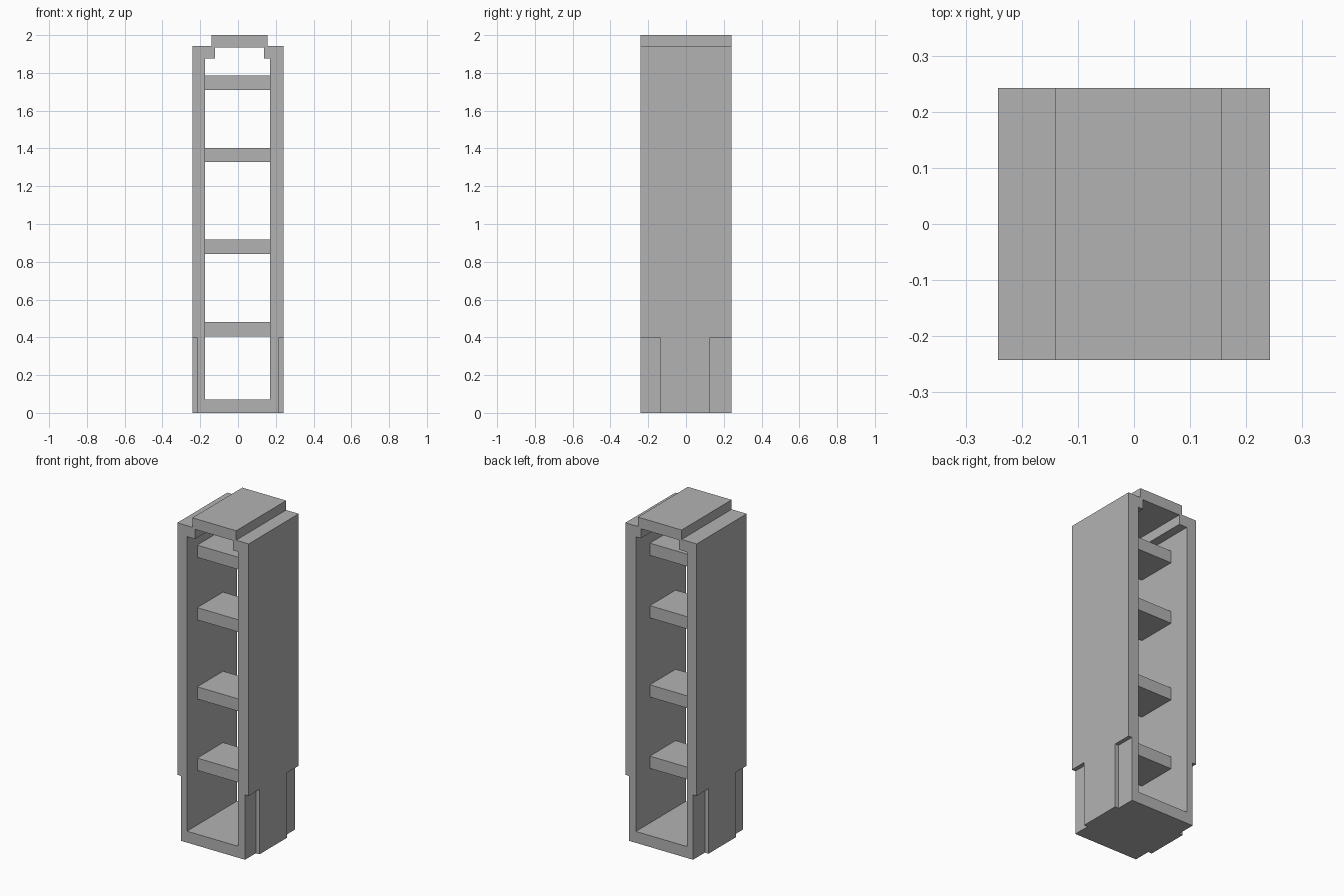
import bpy
import bmesh

if "Cube" in bpy.data.objects:
    bpy.data.objects.remove(bpy.data.objects["Cube"], do_unlink=True)

GREY = (0.45, 0.45, 0.45, 1)
grey = bpy.data.materials.new("plain grey")
grey.use_nodes = True
grey.diffuse_color = GREY
grey.node_tree.nodes["Principled BSDF"].inputs["Base Color"].default_value = GREY

HALF = 0.242          # half width and half depth of the tower
IN_L, IN_R = -0.176, 0.17   # inner faces of the side walls


def prism(name, outline, y0, y1):
    """Extrude an (x, z) outline from y0 to y1."""
    bm = bmesh.new()
    face = bm.faces.new([bm.verts.new((x, y0, z)) for x, z in outline])
    grown = bmesh.ops.extrude_face_region(bm, geom=[face])["geom"]
    moved = [v for v in grown if isinstance(v, bmesh.types.BMVert)]
    bmesh.ops.translate(bm, verts=moved, vec=(0, y1 - y0, 0))
    bmesh.ops.recalc_face_normals(bm, faces=bm.faces)
    mesh = bpy.data.meshes.new(name)
    bm.to_mesh(mesh)
    bm.free()
    mesh.materials.append(grey)
    obj = bpy.data.objects.new(name, mesh)
    bpy.context.collection.objects.link(obj)
    return obj


def box(name, x0, x1, y0, y1, z0, z1):
    return prism(name, [(x0, z0), (x1, z0), (x1, z1), (x0, z1)], y0, y1)


def cut(target, cutter):
    """Subtract the cutter from the target, then discard it."""
    cutter.hide_render = True
    mod = target.modifiers.new("cut", "BOOLEAN")
    mod.operation, mod.solver, mod.object = "DIFFERENCE", "EXACT", cutter
    bpy.context.view_layer.objects.active = target
    bpy.ops.object.modifier_apply(modifier=mod.name)
    bpy.data.objects.remove(cutter, do_unlink=True)


# Outer case with the raised roof cap
case = prism("case", [(-HALF, 0), (HALF, 0), (HALF, 1.942), (0.157, 1.942),
                      (0.157, 2), (-0.14, 2), (-0.14, 1.942), (-HALF, 1.942)],
             -HALF, HALF)

# Open shaft right through, stepped in below the cap
cut(case, prism("shaft_cutter", [(IN_L, 0.07), (IN_R, 0.07), (IN_R, 1.875),
                                 (0.137, 1.875), (0.137, 1.934), (-0.122, 1.934),
                                 (-0.122, 1.875), (IN_L, 1.875)], -0.5, 0.5))

# Shallow notches at the four lower corners
for x0, x1 in ((-0.5, -0.217), (0.217, 0.5)):
    for y0, y1 in ((-0.5, -0.137), (0.127, 0.5)):
        cut(case, box("notch_cutter", x0, x1, y0, y1, -0.5, 0.398))

# Shelves set back from both openings
for i, z in enumerate((0.405, 0.842, 1.327, 1.71)):
    box(f"shelf_{i + 1}", IN_L, IN_R, -0.143, 0.107, z, z + 0.075)
